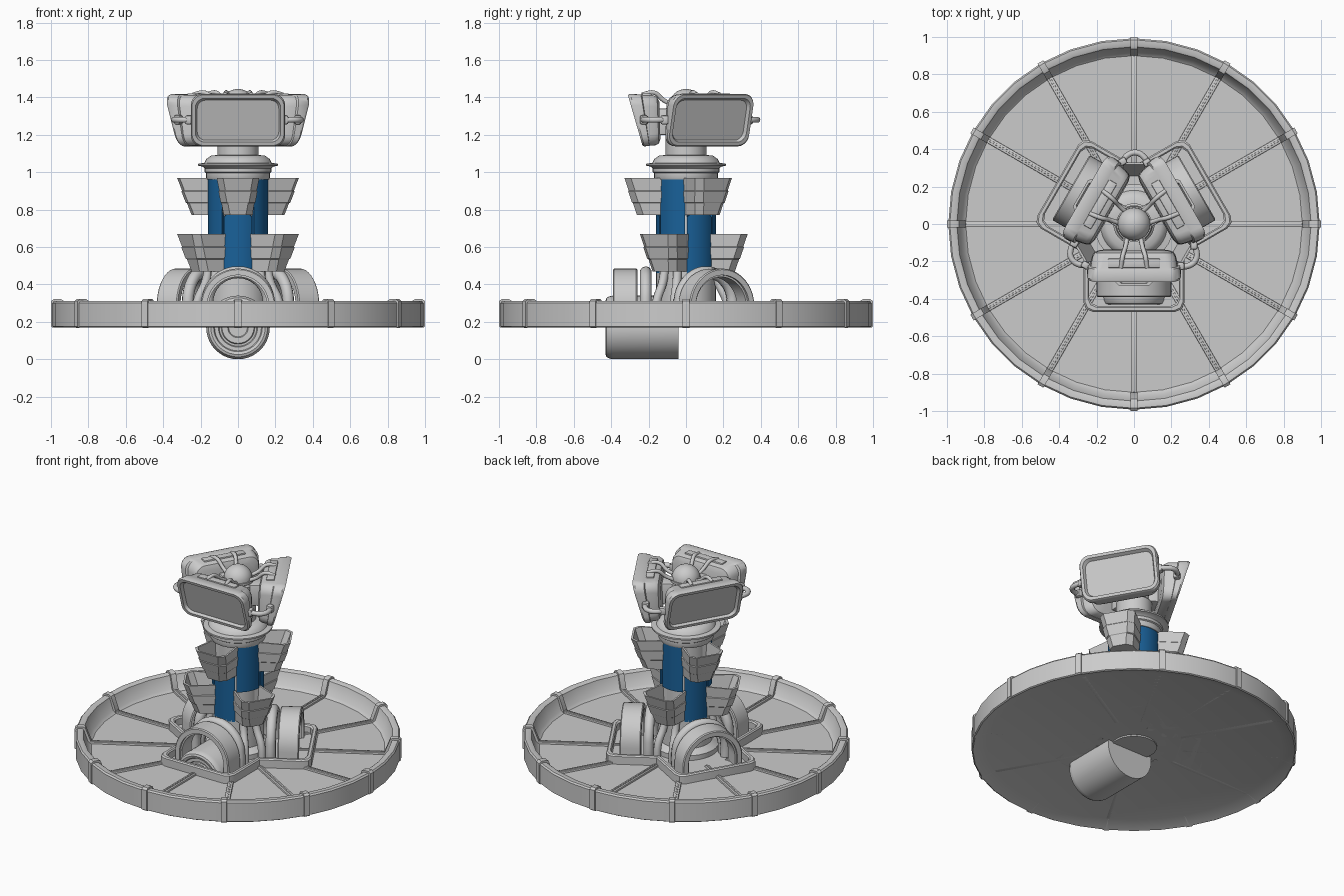
import bpy, bmesh
from math import sin, cos, pi, radians
from mathutils import Matrix, Vector

if "Cube" in bpy.data.objects:
    bpy.data.objects.remove(bpy.data.objects["Cube"])

blue = bpy.data.materials.new("blue_panel")
blue.diffuse_color = (0.01, 0.12, 0.32, 1)
blue.use_nodes = True
blue.node_tree.nodes["Principled BSDF"].inputs["Base Color"].default_value = blue.diffuse_color


def finish(bm, name, angle=35):
    bmesh.ops.remove_doubles(bm, verts=bm.verts, dist=1e-5)
    bmesh.ops.recalc_face_normals(bm, faces=bm.faces)
    me = bpy.data.meshes.new(name)
    bm.to_mesh(me)
    bm.free()
    me.shade_smooth()
    me.set_sharp_from_angle(angle=radians(angle))
    return me


def loft(name, loops, caps=True, wrap=False, angle=35):
    """Skin closed loops of equal length."""
    bm = bmesh.new()
    rows = [[bm.verts.new(p) for p in lp] for lp in loops]
    n = len(rows[0])
    pairs = list(zip(rows, rows[1:])) + ([(rows[-1], rows[0])] if wrap else [])
    for a, b in pairs:
        for i in range(n):
            j = (i + 1) % n
            bm.faces.new((a[i], a[j], b[j], b[i]))
    if caps and not wrap:
        bm.faces.new(rows[0])
        bm.faces.new(rows[-1])
    return finish(bm, name, angle)


def revolve(name, profile, seg=32, wrap=False):
    loops = [[(r * cos(2 * pi * i / seg), r * sin(2 * pi * i / seg), z) for i in range(seg)]
             for r, z in profile]
    return loft(name, loops, caps=False, wrap=wrap)


def box(name, x0, x1, y0, y1, z0, z1, bev=0.006):
    bm = bmesh.new()
    m = Matrix.Translation(((x0 + x1) / 2, (y0 + y1) / 2, (z0 + z1) / 2)) @ \
        Matrix.Diagonal((x1 - x0, y1 - y0, z1 - z0, 1))
    bmesh.ops.create_cube(bm, size=1, matrix=m)
    bmesh.ops.bevel(bm, geom=bm.edges[:], offset=bev, segments=2, affect='EDGES', profile=0.5)
    return finish(bm, name)


def tube(name, pts, r):
    cu = bpy.data.curves.new(name, 'CURVE')
    cu.dimensions = '3D'
    cu.bevel_depth, cu.bevel_resolution, cu.resolution_u = r, 3, 6
    cu.use_fill_caps = True
    sp = cu.splines.new('BEZIER')
    sp.bezier_points.add(len(pts) - 1)
    for bp, p in zip(sp.bezier_points, pts):
        bp.co = p
        bp.handle_left_type = bp.handle_right_type = 'AUTO'
    ob = bpy.data.objects.new(name, cu)
    me = bpy.data.meshes.new_from_object(ob)
    bpy.data.objects.remove(ob)
    me.shade_smooth()
    return me


def place(name, me, count=1, start=0, loc=(0, 0, 0), rx=0):
    """Put one mesh, or several copies turned around the z axis."""
    for i in range(count):
        ob = bpy.data.objects.new(name, me)
        ob.matrix_world = Matrix.Rotation(radians(start) + 2 * pi * i / count, 4, 'Z') @ \
            Matrix.Translation(loc) @ Matrix.Rotation(rx, 4, 'X')
        bpy.context.collection.objects.link(ob)


# Round dish with ribs and rim clips
place("dish", revolve("dish", [(0, .21), (.9, .21), (.92, .225), (.947, .305), (.955, .31), (.985, .31),
                               (.993, .3), (.993, .175), (.985, .17), (.9, .2), (0, .2)], 36))
place("dish_rib", box("dish_rib", -.017, .017, -.91, -.3, .2, .222, .004), 12)
place("dish_rib_groove", box("dish_rib_groove", -.005, .005, -.9, -.3, .2, .226, .002), 12)
clip = [(.9, .2), (.9, .225), (.935, .315), (.95, .322), (.985, .322), (1, .31), (1, .175), (.99, .168)]
place("rim_clip", loft("rim_clip", [[(x, -y, z) for y, z in clip] for x in (-.018, .018)]), 12)


# Three-lobed curb in the middle of the dish
def lobes(w, r, z, c=.05):
    pts = []
    for k in range(3):
        m = Matrix.Rotation(2 * pi * k / 3, 3, 'Z')
        for x, y in [(-w, -w * .577), (-w, -r + c), (-w + c * .3, -r + c * .3), (-w + c, -r),
                     (w - c, -r), (w - c * .3, -r + c * .3), (w, -r + c)]:
            pts.append(m @ Vector((x, y, z)))
    return pts


place("lobed_curb", loft("lobed_curb", [lobes(.27, .47, .2), lobes(.27, .47, .262), lobes(.263, .463, .27),
                                       lobes(.247, .447, .27), lobes(.24, .44, .262), lobes(.24, .44, .2)],
                        caps=False, wrap=True))
place("curb_floor", loft("curb_floor", [lobes(.25, .45, .205), lobes(.25, .45, .218)]))


# Arched hoods, one per lobe
def arch(r, z0, zc, y, n=20):
    pts = [(r, y, z0)] + [(r * cos(pi * i / n), y, zc + r * sin(pi * i / n)) for i in range(n + 1)]
    return pts + [(-r, y, z0)]


def arch_band(name, ro, ri, y0, y1, zc):
    ring = [arch(r, .2, zc, y) for r, y in
            [(ro - .006, y0), (ro, y0 + .006), (ro, y1 - .006), (ro - .006, y1), (ri, y1), (ri, y0)]]
    return loft(name, ring, caps=False, wrap=True)


place("arch_hood", arch_band("arch_hood", .2, .165, -.39, -.26, .285), 3)
place("arch_inner_lip", arch_band("arch_inner_lip", .175, .155, -.375, -.275, .285), 3)
hoop = [(.165 * cos(pi * i / 8), -.215, .3 + .165 * sin(pi * i / 8)) for i in range(9)]
place("arch_hoop", tube("arch_hoop", [(.165, -.215, .2)] + hoop + [(-.165, -.215, .2)], .032), 3)

# Horizontal drum under the front lobe
place("front_drum", revolve("front_drum", [
    (0, .4), (.05, .4), (.055, .408), (.085, .408), (.09, .4), (.1, .4), (.105, .415), (.125, .415),
    (.13, .425), (.145, .43), (.158, .425), (.166, .41), (.17, .39), (.17, .04), (0, .04)], 40),
    loc=(0, 0, .17), rx=pi / 2)

# Central column and the pipes at its foot
place("column", revolve("column", [(0, .19), (.14, .19), (.14, 1), (0, 1)], 36))
place("column_foot", revolve("column_foot", [(0, .2), (.2, .2), (.2, .25), (.16, .28), (.16, .47), (0, .47)], 36))
for a in (-14, 14):
    place("foot_pipe", tube("foot_pipe", [(0, -.235, .2), (0, -.225, .31), (0, -.18, .41), (0, -.16, .5)], .024),
          3, 60 + a)


# Blue curved panels on the column, alternating high and low
def blue_panel(z0, z1):
    arc = [radians(-90 - 28 + 56 * i / 10) for i in range(11)]
    def ring(z, inset):
        outer = [(.16 * cos(a), .16 * sin(a), z - inset * ((i - 5) / 5) ** 4) for i, a in enumerate(arc)]
        return outer + [(.13 * cos(a), .13 * sin(a), z) for a in reversed(arc)]
    me = loft("blue_panel", [ring(z0, 0), ring(z1, .02)])
    me.materials.append(blue)
    return me


place("lower_blue_panel", blue_panel(.46, .78), 3)
place("upper_blue_panel", blue_panel(.66, .975), 3, 60)


# Flared scoops, open at the top
def scoop(z0):
    def ring(t, off=0):
        w, r, v = .072 + .038 * t - off, .262 + .068 * t - off, .08 + .012 * t - off
        z = z0 + .2 * t
        return [(-v, -.13, z), (-w - .004, -r + .035, z), (-w + .03, -r, z),
                (w - .03, -r, z), (w + .004, -r + .035, z), (v, -.13, z)]
    return loft("scoop", [ring(0), ring(.32), ring(.34, -.004), ring(.64, -.004), ring(.66), ring(1),
                          ring(1, .012), ring(.08, .012)], angle=20)


place("upper_scoop", scoop(.77), 3)
place("lower_scoop", scoop(.47), 3, 60)

# Collar, neck and cap dome
place("collar", revolve("collar", [
    (0, .96), (.165, .96), (.17, .97), (.17, .995), (.178, 1), (.178, 1.02), (.19, 1.03), (.213, 1.035),
    (.213, 1.045), (.18, 1.05), (.17, 1.07), (.145, 1.088), (.11, 1.092), (.11, 1.2), (.1, 1.21),
    (.1, 1.33), (.085, 1.35), (0, 1.35)], 36))
place("cap_dome", revolve("cap_dome", [(.08, 1.33), (.095, 1.345), (.095, 1.36)] +
                          [(.088 * cos(pi * i / 16), 1.36 + .085 * sin(pi * i / 16)) for i in range(9)], 28))


# Three tilted screen heads
def head_loop(y, w, h, tilt, rad=.06, n=6):
    pts = []
    for k, (sx, sz) in enumerate([(1, 1), (-1, 1), (-1, -1), (1, -1)]):
        for i in range(n + 1):
            a = pi / 2 * (k + i / n)
            x, z = sx * (w - rad) + rad * cos(a), sz * (h - rad) + rad * sin(a)
            pts.append((x, y - tilt * z, 1.278 + z))
    return pts


place("screen_head", loft("screen_head", [
    head_loop(-.14, .18, .1, .03), head_loop(-.15, .21, .125, .04), head_loop(-.17, .222, .134, .06),
    head_loop(-.215, .232, .136, .15), head_loop(-.218, .246, .138, .17), head_loop(-.26, .252, .14, .27),
    head_loop(-.272, .246, .135, .29), head_loop(-.272, .228, .117, .29, .05),
    head_loop(-.252, .218, .107, .29, .045)]), 3)
place("head_arm", box("head_arm", -.06, .06, -.16, -.06, 1.2, 1.34), 3)
place("head_top_plate", box("head_top_plate", -.14, .14, -.235, -.185, 1.395, 1.422), 3)

# Cables from cap to heads and handles between neighbouring heads
for s in (-1, 1):
    place("top_cable", tube("top_cable", [(s * .035, -.07, 1.36), (s * .045, -.12, 1.385),
                                          (s * .06, -.17, 1.425), (s * .07, -.235, 1.415)], .012), 3)
place("side_handle", tube("side_handle", [(.235, -.225, 1.28), (.285, -.225, 1.28), (.325, -.2, 1.28),
                                          (.335, -.15, 1.28), (.31, -.1, 1.28)], .016), 3)
for x, y in ((.25, -.225), (.32, -.115)):
    place("handle_socket", box("handle_socket", x - .02, x + .02, y - .022, y + .022, 1.255, 1.305, .012), 3)
